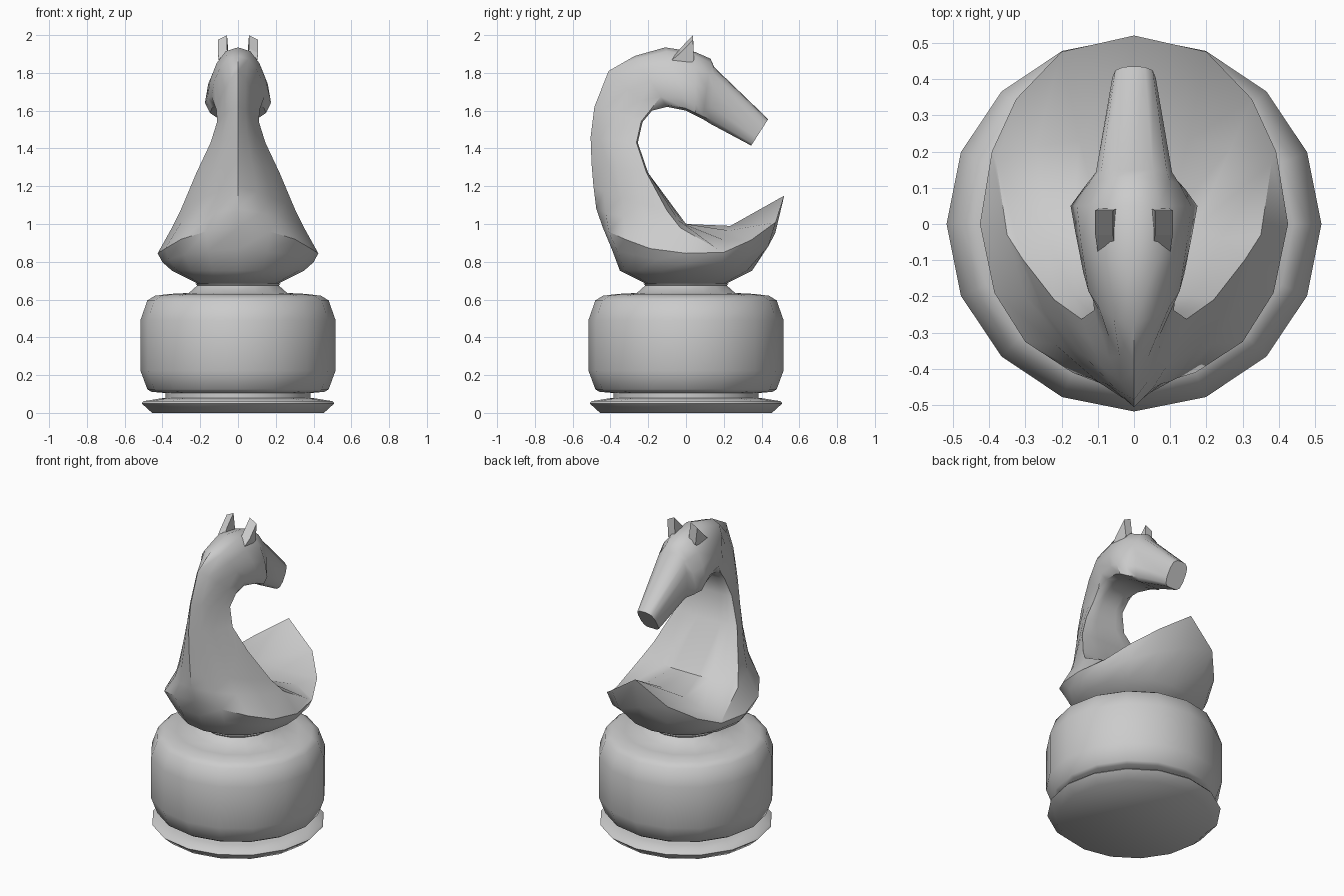
import bpy, bmesh, math

if "Cube" in bpy.data.objects:
    bpy.data.objects.remove(bpy.data.objects["Cube"])


def finish(name, bm, angle=35):
    bmesh.ops.recalc_face_normals(bm, faces=bm.faces)
    me = bpy.data.meshes.new(name)
    bm.to_mesh(me)
    bm.free()
    ob = bpy.data.objects.new(name, me)
    bpy.context.collection.objects.link(ob)
    bpy.ops.object.select_all(action='DESELECT')
    ob.select_set(True)
    bpy.context.view_layer.objects.active = ob
    if angle:
        bpy.ops.object.shade_smooth_by_angle(angle=math.radians(angle))
    return ob


def loft(name, rings, angle=35):
    bm = bmesh.new()
    vs = [[bm.verts.new(p) for p in r] for r in rings]
    for a, b in zip(vs, vs[1:]):
        n = len(a)
        for i in range(n):
            j = (i + 1) % n
            bm.faces.new((a[i], a[j], b[j], b[i]))
    bm.faces.new(vs[0])
    bm.faces.new(vs[-1])
    return finish(name, bm, angle)


def circle(r, z, n=16):
    # starts at the front (-y) and runs round the +x side
    return [(r * math.sin(i * math.tau / n), -r * math.cos(i * math.tau / n), z) for i in range(n)]


def mirrored(half):
    return half + [(-x, y, z) for x, y, z in half[-2:0:-1]]


# Turned base: foot, groove, drum and collar
profile = [(.455, 0), (.51, .05), (.50, .062), (.42, .075), (.385, .08), (.385, .105),
           (.46, .112), (.48, .125), (.517, .225), (.517, .49), (.48, .595), (.44, .62),
           (.36, .63), (.26, .635), (.215, .675), (.225, .685)]
loft("turned_base", [circle(r, z) for r, z in profile], 60)

# Flared body: bowl underside, rim rising to the rear tip, saddle
rim = [(0, -.44, .98), (.17, -.41, .96), (.30, -.325, .92), (.385, -.19, .87), (.425, 0, .845),
       (.392, .2, .85), (.325, .345, .915), (.2, .475, 1.01), (0, .52, 1.15)]
fold = [(0, -.475, 1.08), (.12, -.425, 1.06), (.22, -.33, 1.04), (.30, -.2, 1.01), (.35, -.03, .98),
        (.38, .17, .865), (.27, .215, .91), (.15, .23, .965), (0, .235, .99)]
saddle = [(0, -.49, 1.2), (.1, -.435, 1.17), (.18, -.34, 1.14), (.25, -.24, 1.11), (.305, -.1, 1.07),
          (.24, -.04, 1.02), (.17, -.01, 1.0), (.09, 0, 1.0), (0, 0, 1.0)]
base = circle(.35, .753)[:9]
belly = [(x * .5 + bx * .54, y * .5 + by * .55 + .02, z * .5 + bz * .5)
         for (x, y, z), (bx, by, bz) in zip(rim, base)]
rings = [circle(.215, .685), mirrored(base)] + [mirrored(h) for h in (belly, rim, fold, saddle)]

# Cross-section styles: (position from crest to throat, width fraction)
NECK = list(zip((0, .2, .45, .75, .97, 1, 1, 1, 1), (0, .35, .62, .85, 1, .75, .5, .25, 0)))
HEAD = list(zip((0, .06, .25, .5, .8, .96, 1, 1, 1), (0, .4, .7, .9, 1, .85, .5, .25, 0)))
NOSE = list(zip((0, .02, .12, .35, .7, .92, 1, 1, 1), (0, .5, .86, 1, 1, .85, .55, .25, 0)))

# Neck, head and muzzle: crest (y, z), throat (y, z), half width, style
sections = [
    (-.50, 1.32, -.20, 1.27, .22, NECK),
    (-.505, 1.46, -.255, 1.43, .145, NECK),
    (-.485, 1.62, -.23, 1.54, .11, NECK),
    (-.41, 1.81, -.18, 1.60, .115, NECK),
    (-.27, 1.89, -.10, 1.62, .14, HEAD),
    (-.11, 1.935, 0, 1.60, .162, HEAD),
    (.05, 1.91, .05, 1.575, .175, HEAD),
    (.13, 1.875, .09, 1.555, .14, HEAD),
    (.15, 1.83, .13, 1.53, .105, NOSE),
    (.435, 1.555, .345, 1.415, .06, NOSE),
]
for cy, cz, ty, tz, w, style in sections:
    rings.append(mirrored([(w * f, cy + (ty - cy) * t, cz + (tz - cz) * t) for t, f in style]))
loft("horse_body", rings, 42)

# Ears: slanted wedge with a slightly lower outer side, mirrored
side = [(-.09, 1.855), (.02, 1.84), (.043, 1.87), (.037, 2.0), (-.03, 1.93)]
inner = [(.048 + (.01 if z > 1.9 else 0), y, z) for y, z in side]
outer = [(.098 + (.009 if z > 1.9 else 0), y, z - (.025 if z > 1.9 else 0)) for y, z in side]
ears = loft("ears", [inner, outer], 0)
ears.modifiers.new("mirror", 'MIRROR')
